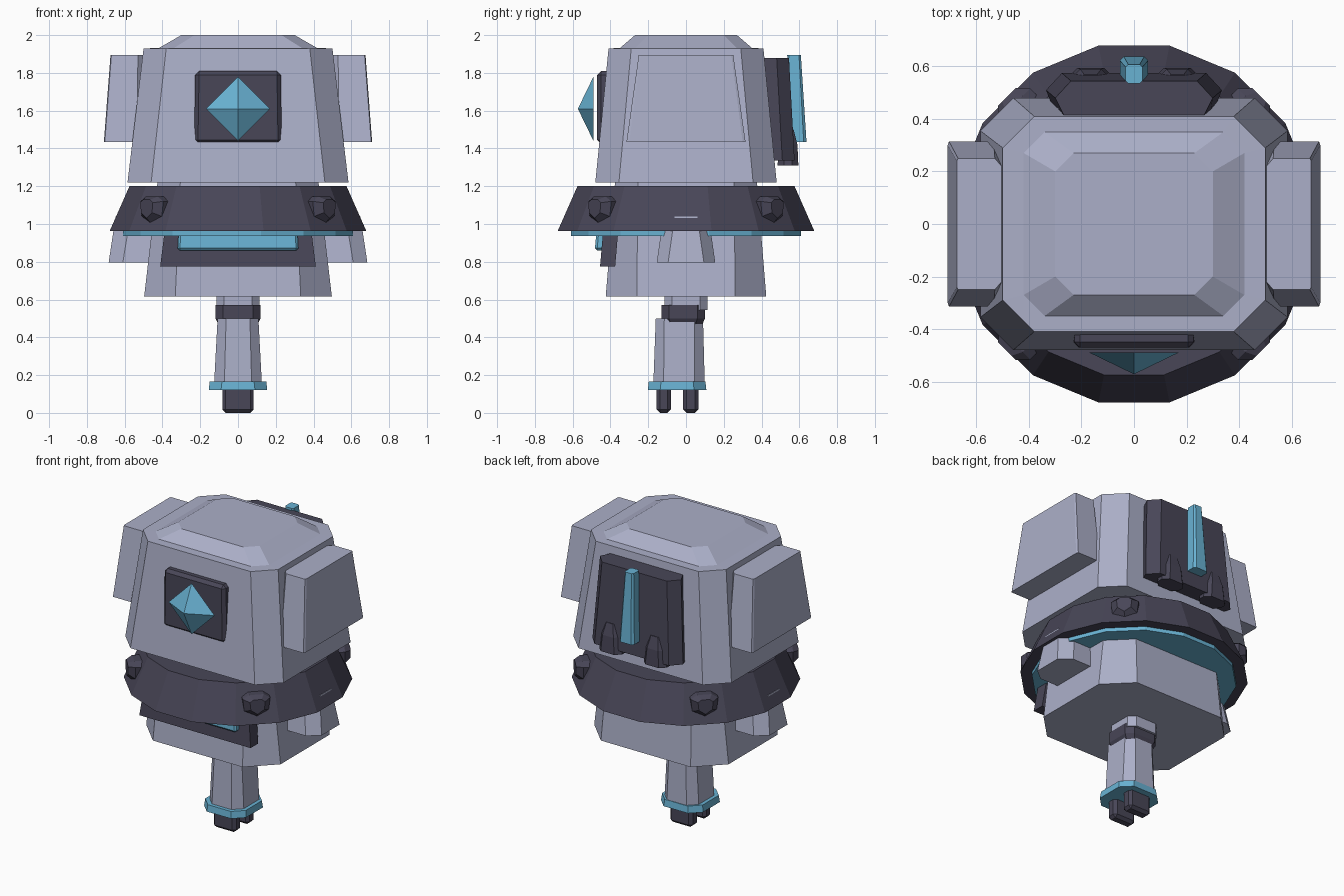
import bpy
import bmesh
import math
from mathutils import Matrix, Vector

cube = bpy.data.objects.get("Cube")
if cube:
    bpy.data.objects.remove(cube, do_unlink=True)


def material(name, rgb):
    m = bpy.data.materials.new(name)
    m.use_nodes = True
    m.diffuse_color = (*rgb, 1)
    m.node_tree.nodes["Principled BSDF"].inputs["Base Color"].default_value = (*rgb, 1)
    return m


LIGHT = material("pale lavender grey", (0.41, 0.43, 0.58))
DARK = material("dark slate", (0.065, 0.061, 0.096))
CYAN = material("cyan blue", (0.14, 0.445, 0.65))


def octagon(hx, hy, cut, cx=0, cy=0):
    """Rectangle outline with cut corners."""
    pts = []
    for sx, sy in ((1, 1), (-1, 1), (-1, -1), (1, -1)):
        pair = [(sx * hx, sy * (hy - cut)), (sx * (hx - cut), sy * hy)]
        pts += pair if sx * sy > 0 else pair[::-1]
    return [(cx + x, cy + y) for x, y in pts]


def rect(hx, y0, y1):
    return [(-hx, y0), (hx, y0), (hx, y1), (-hx, y1)]


def ring(radius, sides=16):
    step = math.tau / sides
    return [(radius * math.cos((i + 0.5) * step), radius * math.sin((i + 0.5) * step))
            for i in range(sides)]


def loft(name, mat, sections, bevel=0, matrix=None):
    """Skin a stack of (height, outline) sections and cap both ends."""
    bm = bmesh.new()
    rows = [[bm.verts.new((x, y, z)) for x, y in pts] for z, pts in sections]
    n = len(rows[0])
    for low, high in zip(rows, rows[1:]):
        for i in range(n):
            j = (i + 1) % n
            bm.faces.new((low[i], low[j], high[j], high[i]))
    bm.faces.new(rows[0][::-1])
    bm.faces.new(rows[-1])
    if matrix:
        bm.transform(matrix)
    bmesh.ops.recalc_face_normals(bm, faces=bm.faces)
    me = bpy.data.meshes.new(name)
    bm.to_mesh(me)
    bm.free()
    me.materials.append(mat)
    ob = bpy.data.objects.new(name, me)
    bpy.context.collection.objects.link(ob)
    if bevel:
        mod = ob.modifiers.new("Bevel", "BEVEL")
        mod.width = bevel
        mod.segments = 1
    return ob


def mirrored(pts, side):
    return [(side * x, y) for x, y in pts]


def symmetric(half):
    """Complete an outline given its -y half."""
    return half + [(x, -y) for x, y in reversed(half)]


# Head with raised cap
loft("head", LIGHT, [(1.22, octagon(0.585, 0.48, 0.125)), (1.93, octagon(0.5, 0.41, 0.12)),
                     (1.931, octagon(0.42, 0.35, 0.08)), (2.0, octagon(0.3, 0.27, 0.07))])

# Lower body and neck
loft("body", LIGHT, [(0.615, octagon(0.497, 0.425, 0.165)), (1.23, octagon(0.425, 0.375, 0.12))])

# Collar with glowing underside
loft("collar", DARK, [(0.962, ring(0.693)), (1.2, ring(0.586))])
loft("collar_glow", CYAN, [(0.937, ring(0.622)), (0.97, ring(0.622))])

# Shield-shaped studs on the collar diagonals
shield = [(-0.085, 0.05), (-0.045, 0.075), (0.045, 0.075), (0.085, 0.05),
          (0.075, -0.03), (0, -0.075), (-0.075, -0.03)]
inner = [(x * 0.55, y * 0.65 + 0.01) for x, y in shield]
for i in range(4):
    angle = math.radians(45 + 90 * i)
    out = Vector((math.cos(angle), math.sin(angle), 0))
    across = Vector((0, 0, 1)).cross(out)
    frame = Matrix((across, (0, 0, 1), out)).transposed().to_4x4()
    frame.translation = (0, 0, 1.07)
    loft(f"collar_stud_{i + 1}", DARK, [(0.54, shield), (0.645, shield), (0.685, inner)],
         matrix=frame)

# Side pods on head and body
for side, label in ((1, "left"), (-1, "right")):
    low = symmetric([(0.5, -0.28), (0.535, -0.315), (0.705, -0.315), (0.71, -0.3)])
    top = symmetric([(0.5, -0.215), (0.53, -0.25), (0.67, -0.25), (0.675, -0.24)])
    loft(f"{label}_head_pod", LIGHT, [(1.435, mirrored(low, side)), (1.895, mirrored(top, side))])
    low = symmetric([(0.42, -0.155), (0.61, -0.155), (0.685, -0.095)])
    top = symmetric([(0.42, -0.12), (0.57, -0.12), (0.648, -0.06)])
    loft(f"{label}_body_pod", LIGHT, [(0.795, mirrored(low, side)), (1.04, mirrored(top, side))])

# Front face plate and gem
loft("face_plate", DARK, [(1.425, rect(0.232, -0.47, -0.39)), (1.81, rect(0.226, -0.47, -0.39))],
     bevel=0.02)
stand = Matrix.Translation((0, 0, 1.61)) @ Matrix.Rotation(math.radians(90), 4, "X")
diamond = [(0.17, 0), (0, 0.17), (-0.17, 0), (0, -0.17)]
loft("face_gem", CYAN, [(0.49, diamond), (0.572, [(x * 0.005, y * 0.005) for x, y in diamond])],
     matrix=stand)

# Front body panel and light bar
loft("body_panel", DARK, [(0.775, rect(0.412, -0.455, -0.375)), (0.95, rect(0.39, -0.44, -0.36))])
loft("light_bar", CYAN, [(0.86, rect(0.32, -0.483, -0.42)), (0.95, rect(0.315, -0.475, -0.41))],
     bevel=0.012)


# Backpack, fin and exhausts
def pack_outline(w, y):
    half = [(w - 0.05, 0.38), (w, y - 0.065), (w - 0.06, y)]
    return half + [(-x, v) for x, v in reversed(half)]


loft("backpack", DARK, [(1.335, pack_outline(0.335, 0.575)), (1.88, pack_outline(0.3, 0.545))])
loft("back_fin", CYAN, [(1.435, octagon(0.054, 0.05, 0.015, 0, 0.588)),
                        (1.895, octagon(0.032, 0.036, 0.01, 0, 0.572))])
for side, label in ((1, "left"), (-1, "right")):
    cx = side * 0.165
    loft(f"{label}_exhaust", DARK, [(1.31, octagon(0.085, 0.055, 0.035, cx, 0.54)),
                                    (1.42, octagon(0.07, 0.05, 0.03, cx, 0.54)),
                                    (1.5, octagon(0.035, 0.02, 0.01, cx, 0.55))])

# Stem: upper segment, joint, lower segment
loft("upper_stem", LIGHT, [(0.545, octagon(0.115, 0.115, 0.04)), (0.64, octagon(0.115, 0.115, 0.04))])
loft("stem_joint", DARK, [(0.465, octagon(0.1, 0.1, 0.035, 0, -0.015)),
                          (0.5, octagon(0.12, 0.115, 0.04, 0, -0.015)),
                          (0.57, octagon(0.12, 0.115, 0.04, 0, -0.015))])
loft("lower_stem", LIGHT, [(0.125, octagon(0.128, 0.137, 0.055, 0, -0.037)),
                           (0.5, octagon(0.108, 0.125, 0.045, 0, -0.035))])
loft("stem_glow", CYAN, [(0.12, octagon(0.155, 0.155, 0.065, 0, -0.047)),
                         (0.165, octagon(0.15, 0.15, 0.065, 0, -0.047))])

# Pair of plug prongs
for label, y0, y1 in (("front", -0.155, -0.08), ("back", -0.015, 0.065)):
    loft(f"{label}_prong", DARK, [(0, rect(0.083, y0, y1)), (0.14, rect(0.083, y0, y1))], bevel=0.018)
